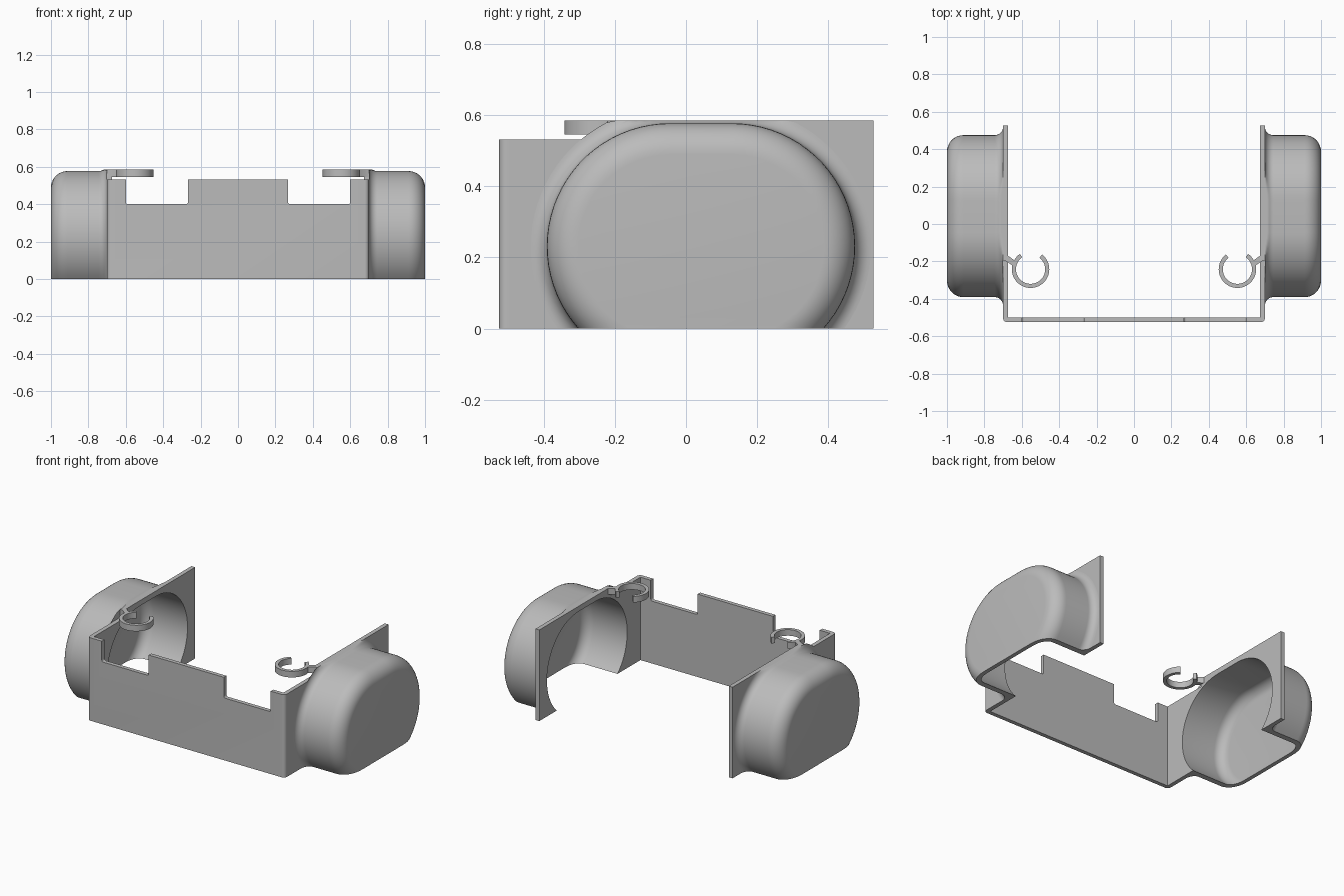
import bpy, bmesh
from math import sin, cos, asin, pi, radians
from mathutils import Vector

cube = bpy.data.objects.get("Cube")
if cube:
    bpy.data.objects.remove(cube, do_unlink=True)

grey = bpy.data.materials.new("plain grey")
grey.use_nodes = True
COLOUR = (0.5, 0.5, 0.5, 1)
grey.diffuse_color = COLOUR
grey.node_tree.nodes["Principled BSDF"].inputs["Base Color"].default_value = COLOUR

WALL_IN, WALL_OUT, POD_END = 0.673, 0.70, 1.0
FRONT, BACK, TOP, LOW_TOP = -0.525, 0.527, 0.585, 0.532
THICK = 0.026
POD_R, POD_Z, POD_Y, HALF_FLAT = 0.346, 0.231, 0.042, 0.087


def finish(name, bm, mirrored=True):
    bmesh.ops.recalc_face_normals(bm, faces=bm.faces)
    mesh = bpy.data.meshes.new(name)
    bm.to_mesh(mesh)
    bm.free()
    obj = bpy.data.objects.new(name, mesh)
    bpy.context.collection.objects.link(obj)
    mesh.materials.append(grey)
    if mirrored:
        obj.modifiers.new("Mirror", "MIRROR").use_mirror_merge = False
    bpy.ops.object.select_all(action="DESELECT")
    obj.select_set(True)
    bpy.context.view_layer.objects.active = obj
    bpy.ops.object.shade_smooth_by_angle(angle=radians(35))
    return obj


def prism(points, offset):
    """Extrude a closed outline along an offset."""
    bm = bmesh.new()
    face = bm.faces.new([bm.verts.new(p) for p in points])
    new = bmesh.ops.extrude_face_region(bm, geom=[face], use_keep_orig=True)
    verts = [g for g in new["geom"] if isinstance(g, bmesh.types.BMVert)]
    bmesh.ops.translate(bm, verts=verts, vec=Vector(offset))
    return bm


def arch(r, steps=28):
    """Stadium outline in y, z cut off at the ground."""
    low = -asin(min(1, POD_Z / r))
    pts = []
    for side in (1, -1):
        for i in range(steps + 1):
            a = low + (pi / 2 - low) * i / steps
            y, z = HALF_FLAT + r * cos(a), POD_Z + r * sin(a)
            pts.append((side * y, min(max(z, 0), TOP)))
    right, left = pts[:steps + 1], pts[steps + 1:]
    return [(POD_Y + y, z) for y, z in right + left[::-1]]


def round_edges(bm, test, radius):
    edges = [e for e in bm.edges if test(e)]
    bmesh.ops.bevel(bm, geom=edges, offset=radius, segments=5, affect="EDGES", profile=0.5)


# Side walls with an arched opening and a lower front section
hole = arch(POD_R - THICK)
outline = [(BACK, 0), (BACK, TOP), (-0.195, TOP), (-0.195, LOW_TOP),
           (FRONT + THICK, LOW_TOP), (FRONT + THICK, 0)] + hole[::-1]
finish("side_walls", prism([(WALL_IN, y, z) for y, z in outline], (WALL_OUT - WALL_IN, 0, 0)))

# Front wall with two notches and rounded corners
half = [(WALL_OUT, 0), (WALL_OUT, LOW_TOP), (0.60, LOW_TOP), (0.60, 0.40), (0.267, 0.40), (0.267, LOW_TOP)]
outline = half + [(-x, z) for x, z in half[::-1]]
bm = prism([(x, FRONT, z) for x, z in outline], (0, THICK, 0))
round_edges(bm, lambda e: all(abs(v.co.x) > 0.69 and v.co.y < FRONT + 0.001 for v in e.verts)
            and abs(e.verts[0].co.z - e.verts[1].co.z) > 0.1, 0.022)
round_edges(bm, lambda e: all(abs(v.co.z - 0.40) < 0.001 for v in e.verts)
            and abs(e.verts[0].co.x - e.verts[1].co.x) < 0.001, 0.012)
finish("front_wall", bm, False)


# Hollow side pods: flared root, straight sleeve, rounded closed end
def quarter(cx, cr, rad, start, steps=9):
    return [(cx + rad * cos(start - pi / 2 * i / steps), cr + rad * sin(start - pi / 2 * i / steps))
            for i in range(steps + 1)]


FLARE, ROUND = 0.045, 0.088
flare = quarter(WALL_OUT + FLARE, POD_R + FLARE, FLARE, pi)
flare = [(x, 2 * (POD_R + FLARE) - r) for x, r in flare]
outer = flare + quarter(POD_END - ROUND, POD_R - ROUND, ROUND, pi / 2)
inner = [(WALL_OUT, POD_R - THICK)] + quarter(POD_END - ROUND, POD_R - ROUND, ROUND - THICK, pi / 2)

bm = bmesh.new()


def loft(profile):
    rings = [[bm.verts.new((x, y, z)) for y, z in arch(r)] for x, r in profile]
    for a, b in zip(rings, rings[1:]):
        for i in range(len(a) - 1):
            bm.faces.new((a[i], a[i + 1], b[i + 1], b[i]))
    bm.faces.new(rings[-1])
    return rings


shell, lining = loft(outer), loft(inner)
rim = [r[0] for r in shell] + [r[-1] for r in shell[::-1]]
rim += [r[-1] for r in lining] + [r[0] for r in lining[::-1]]
bm.faces.new(rim)
a, b = shell[0], lining[0]
for i in range(len(a) - 1):
    bm.faces.new((a[i], a[i + 1], b[i + 1], b[i]))
finish("side_pods", bm)

# Open ring clips, each with a slanted stem to the wall
CX, CY, CLIP_Z = 0.553, -0.242, 0.546
angles = [radians(128 + 287 * i / 48) for i in range(49)]
ring = [(CX + 0.10 * cos(t), CY + 0.10 * sin(t), CLIP_Z) for t in angles]
ring += [(CX + 0.078 * cos(t), CY + 0.078 * sin(t), CLIP_Z) for t in angles[::-1]]
finish("ring_clips", prism(ring, (0, 0, TOP - CLIP_Z)))

stem = [(0.632, -0.200), (0.646, -0.224), (0.682, -0.200), (WALL_OUT, -0.195),
        (WALL_OUT, -0.17), (WALL_IN, -0.17)]
finish("clip_stems", prism([(x, y, CLIP_Z) for x, y in stem], (0, 0, TOP - CLIP_Z)))
